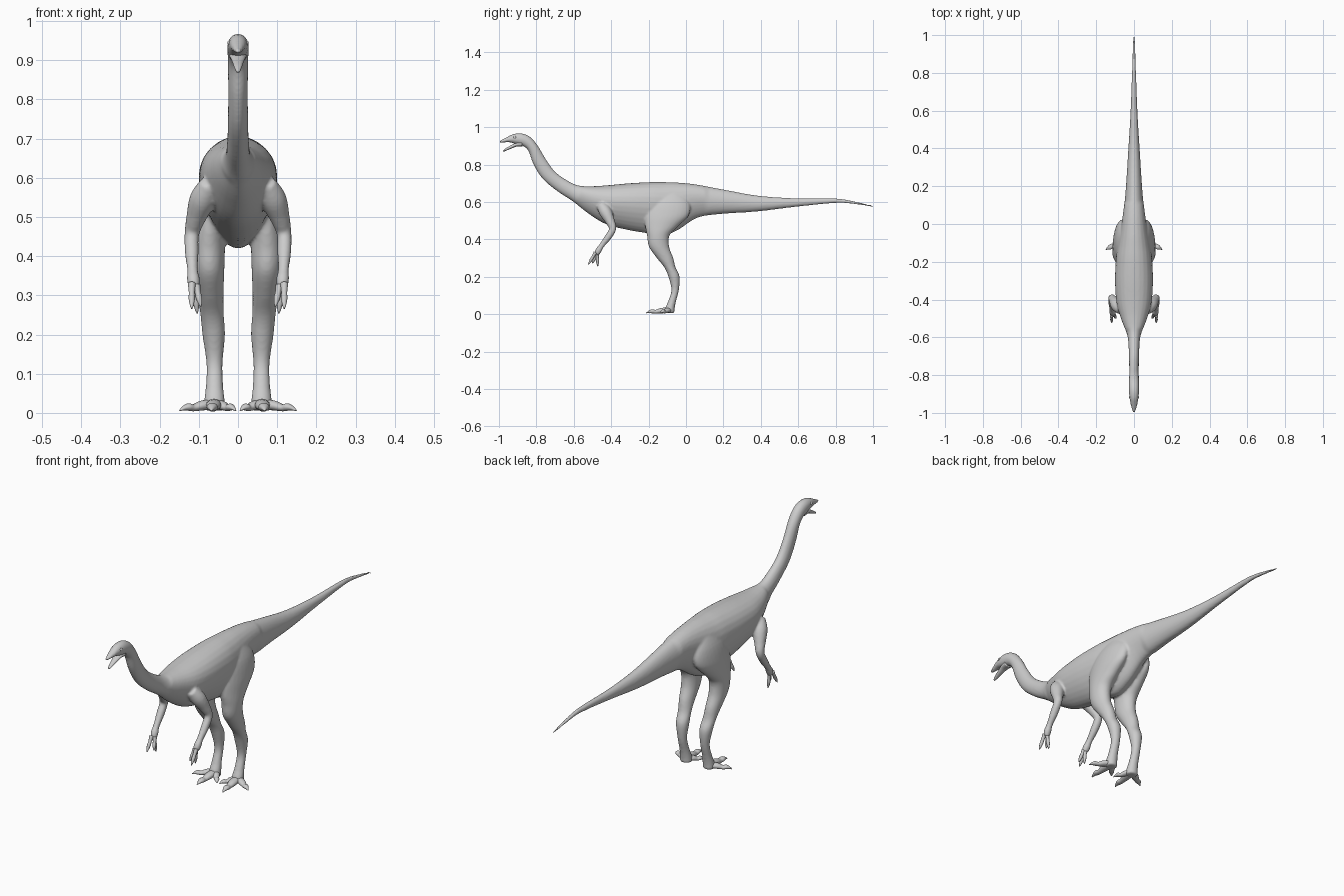
import bpy, bmesh, math
from mathutils import Vector

if "Cube" in bpy.data.objects:
    bpy.data.objects.remove(bpy.data.objects["Cube"])


def catmull(rows, steps):
    """Smoothly interpolate rows of numbers."""
    out, n = [], len(rows)
    for i in range(n - 1):
        p = [rows[max(0, min(n - 1, i + k))] for k in (-1, 0, 1, 2)]
        for s in range(steps):
            t = s / steps
            out.append([0.5 * (2 * b + (c - a) * t + (2 * a - 5 * b + 4 * c - d) * t * t
                               + (3 * b - a - 3 * c + d) * t ** 3) for a, b, c, d in zip(*p)])
    return out + [list(rows[-1])]


def skin(bm, rings):
    """Bridge closed rings of points and cap both ends."""
    vs = [[bm.verts.new(p) for p in r] for r in rings]
    n = len(vs[0])
    faces = [bm.faces.new((a[i], a[(i + 1) % n], b[(i + 1) % n], b[i]))
             for a, b in zip(vs, vs[1:]) for i in range(n)]
    faces += [bm.faces.new(vs[0][::-1]), bm.faces.new(vs[-1])]
    bmesh.ops.recalc_face_normals(bm, faces=faces)


def ring(c, u, w, egg=0.0, n=28):
    pts = []
    for i in range(n):
        a = 2 * math.pi * i / n
        pts.append(c + u * math.cos(a) + w * math.sin(a) * (1 + egg * math.cos(a)))
    return pts


def spine(bm, rows, steps=5, egg=0.0):
    """Rows: top y, z, bottom y, z, half width."""
    rings = []
    for yt, zt, yb, zb, hw in catmull(rows, steps):
        t, b = Vector((0, yt, zt)), Vector((0, yb, zb))
        e = egg if -0.55 < yt < 0.1 else 0
        rings.append(ring((t + b) / 2, (t - b) / 2, Vector((max(hw, 0.002), 0, 0)), e))
    skin(bm, rings)


def tube(bm, rows, side, steps=4, flat=1.0, n=16):
    """Rows: x, y, z, radius along a path; side mirrors x."""
    rows = catmull(rows, steps)
    pts = [Vector((side * r[0], r[1], r[2])) for r in rows]
    rings = []
    for i, p in enumerate(pts):
        d = (pts[min(i + 1, len(pts) - 1)] - pts[max(i - 1, 0)]).normalized()
        ref = Vector((0, 0, 1)) if abs(d.z) < 0.75 else Vector((0, 1, 0))
        w = d.cross(ref).normalized()
        r = max(rows[i][3], 0.0015)
        rings.append(ring(p, w.cross(d) * r * flat, w * r, n=n))
    skin(bm, rings)


def finish(name, bm, voxel=None):
    me = bpy.data.meshes.new(name)
    bm.to_mesh(me)
    bm.free()
    ob = bpy.data.objects.new(name, me)
    bpy.context.collection.objects.link(ob)
    me.polygons.foreach_set("use_smooth", [True] * len(me.polygons))
    if voxel:
        m = ob.modifiers.new("fuse", 'REMESH')
        m.mode, m.voxel_size, m.use_smooth_shade = 'VOXEL', voxel, True
        s = ob.modifiers.new("soften", 'SMOOTH')
        s.factor, s.iterations = 0.5, 5
    return ob


# body: head, neck, torso and tail in one loft
front = [
    (-1.0, .926, -.995, .917, .006), (-.98, .935, -.972, .918, .013),
    (-.955, .948, -.945, .919, .019), (-.92, .964, -.92, .912, .024),
    (-.875, .966, -.895, .905, .027), (-.83, .945, -.868, .897, .027),
    (-.79, .897, -.842, .872, .026), (-.75, .83, -.815, .80, .025),
    (-.70, .762, -.765, .722, .026), (-.635, .715, -.685, .655, .028),
    (-.575, .688, -.605, .603, .035), (-.50, .684, -.525, .54, .064),
]
back = [
    (-.41, .69, -.43, .482, .09), (-.30, .70, -.31, .45, .098),
    (-.19, .706, -.19, .43, .094), (-.12, .706, -.12, .42, .086),
    (-.05, .704, -.04, .452, .073), (.05, .694, .06, .515, .057),
    (.18, .670, .18, .535, .044), (.38, .634, .38, .549, .031),
    (.58, .620, .58, .573, .019), (.80, .619, .80, .594, .011),
    (.91, .601, .91, .587, .008), (1.003, .580, 1.003, .571, .004),
]
bm = bmesh.new()
spine(bm, front + back, egg=0.22)

# legs: z, centre y, half depth, centre x, half width
leg = [
    (.665, -.085, .05, .04, .022), (.60, -.09, .108, .055, .040),
    (.53, -.102, .118, .066, .044), (.47, -.13, .088, .072, .042),
    (.42, -.148, .060, .074, .041), (.36, -.144, .054, .073, .038),
    (.30, -.112, .044, .070, .033), (.25, -.086, .030, .066, .030),
    (.20, -.064, .030, .062, .029), (.13, -.058, .020, .060, .021),
    (.07, -.074, .021, .060, .022), (.035, -.085, .025, .060, .026), (.006, -.088, .026, .060, .028),
]
# arms: upper arm, elbow, forearm, palm
arm = [
    (.070, -.455, .585, .026), (.090, -.43, .545, .034), (.108, -.405, .495, .025),
    (.118, -.392, .455, .019), (.118, -.418, .41, .018), (.116, -.452, .365, .014),
    (.114, -.468, .34, .017), (.112, -.478, .318, .013),
]
for side in (-1, 1):
    skin(bm, [ring(Vector((side * xc, yc, z)), Vector((0, ry, 0)), Vector((side * rx, 0, 0)))
              for z, yc, ry, xc, rx in catmull(leg, 5)])
    tube(bm, arm, side)
finish("body", bm, voxel=0.0055)

# toes: end point x, y and base radius
bm = bmesh.new()
for side in (-1, 1):
    for x, y, r in ((.068, -.213, .019), (.149, -.135, .017), (.006, -.150, .016)):
        bx, by = .060, -.085
        at = lambda t: (bx + (x - bx) * t, by + (y - by) * t)
        tube(bm, [(*at(0), .022, r), (*at(.35), .019, r), (*at(.6), .013, r * .7),
                  (*at(.75), .015, r * .75), (*at(.88), .012, r * .45), (*at(1), .006, .002)],
             side, flat=0.75)
finish("toes", bm)

# fingers: base x, y, z then tip
bm = bmesh.new()
fingers = [((.118, -.484, .33), (.118, -.522, .266)),
           ((.112, -.474, .328), (.104, -.472, .254)),
           ((.106, -.478, .325), (.095, -.500, .272))]
for side in (-1, 1):
    for a, b in fingers:
        a, b = Vector(a), Vector(b)
        rows = [(*a.lerp(b, t), r) for t, r in
                ((0, .010), (.35, .0075), (.6, .008), (.85, .005), (1, .0015))]
        tube(bm, rows, side, n=12)
finish("fingers", bm)

# open lower jaw
bm = bmesh.new()
spine(bm, [(-.88, .925, -.875, .895, .022), (-.91, .916, -.905, .896, .019),
           (-.935, .903, -.93, .887, .014), (-.96, .889, -.955, .877, .010),
           (-.978, .875, -.975, .868, .005)])
finish("lower_jaw", bm)

# eyes
for side in (-1, 1):
    bpy.ops.mesh.primitive_uv_sphere_add(segments=16, ring_count=8, radius=.008,
                                         location=(side * .019, -.915, .944))
    bpy.context.object.name = "eye"
    bpy.ops.object.shade_smooth()
